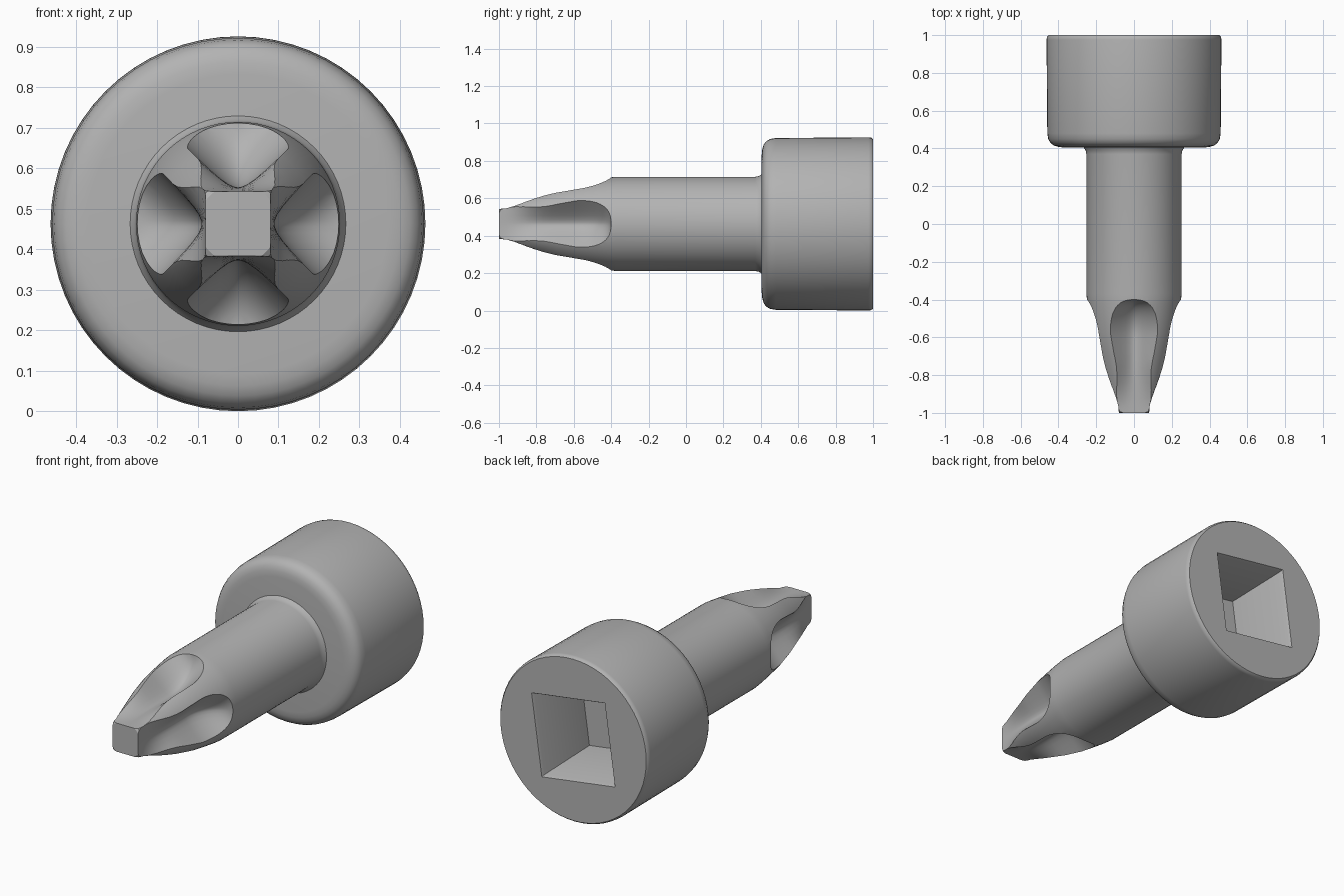
import bpy, bmesh, math
from mathutils import Matrix

cube = bpy.data.objects.get("Cube")
if cube:
    bpy.data.objects.remove(cube, do_unlink=True)

AXIS_Z = 0.463   # height of the long axis, which runs along y

steel = bpy.data.materials.new("plain grey")
steel.use_nodes = True
GREY = (0.45, 0.45, 0.45, 1)
steel.diffuse_color = GREY
steel.node_tree.nodes["Principled BSDF"].inputs["Base Color"].default_value = GREY


def loft(name, rings):
    """Bridge closed rings of points and cap both ends."""
    bm = bmesh.new()
    loops = [[bm.verts.new(p) for p in ring] for ring in rings]
    n = len(loops[0])
    for a, b in zip(loops, loops[1:]):
        for i in range(n):
            j = (i + 1) % n
            bm.faces.new((a[i], a[j], b[j], b[i]))
    bm.faces.new(loops[0])
    bm.faces.new(loops[-1])
    bmesh.ops.recalc_face_normals(bm, faces=bm.faces)
    mesh = bpy.data.meshes.new(name)
    bm.to_mesh(mesh)
    bm.free()
    mesh.materials.append(steel)
    obj = bpy.data.objects.new(name, mesh)
    obj.location.z = AXIS_Z
    bpy.context.collection.objects.link(obj)
    return obj


def lathe(name, profile, sides=64):
    """Turn a (radius, y) profile around the long axis."""
    turn = [2 * math.pi * i / sides for i in range(sides)]
    return loft(name, [[(r * math.cos(t), y, r * math.sin(t)) for t in turn]
                       for r, y in profile])


def carve(obj, cutter):
    """Cut one object out of another and drop the cutter."""
    cutter.hide_render = True
    mod = obj.modifiers.new("cut", 'BOOLEAN')
    mod.operation = 'DIFFERENCE'
    mod.solver = 'EXACT'
    mod.object = cutter
    bpy.ops.object.select_all(action='DESELECT')
    obj.select_set(True)
    bpy.context.view_layer.objects.active = obj
    bpy.ops.object.modifier_apply(modifier=mod.name)
    bpy.data.objects.remove(cutter, do_unlink=True)


def smooth(obj, degrees):
    bpy.ops.object.select_all(action='DESELECT')
    obj.select_set(True)
    bpy.context.view_layer.objects.active = obj
    bpy.ops.object.shade_smooth_by_angle(angle=math.radians(degrees))


def flute_ring(y):
    """Rounded V section, flat at the tip and scooping out at the shaft."""
    k = min(max((y + 1.0) / 0.28, 0), 1)
    k = k * k * (3 - 2 * k)
    t = min(max((y + 0.60) / 0.20, 0), 1)
    floor = 0.080 + 0.010 * k + 0.17 * (1 - math.sqrt(1 - t * t))
    ring = []
    for i in range(-10, 11):
        u = 0.3 * math.copysign(abs(i / 10) ** 1.6, i)
        ring.append((u, y, floor + k * (math.hypot(u, 0.033) - 0.033)))
    return ring + [(0.3, y, 0.8), (-0.3, y, 0.8)]


# Shaft with a tapered tip
shaft = lathe("shaft_and_tip", [
    (0.098, -1.0), (0.110, -0.992), (0.116, -0.975), (0.165, -0.80),
    (0.198, -0.69), (0.224, -0.58), (0.239, -0.48), (0.247, -0.42),
    (0.252, -0.37), (0.252, 0.37), (0.256, 0.39), (0.27, 0.41), (0.27, 0.45)])

# Four flutes leave a cross of diagonal ribs
stations = [-1.05] + [-1.0 + 0.04 * i for i in range(10)]
stations += [-0.6 + 0.2 * math.sin(math.pi / 2 * i / 14) for i in range(15)]
for q in range(4):
    flute = loft("flute_cutter", [flute_ring(y) for y in stations])
    flute.data.transform(Matrix.Rotation(q * math.pi / 2, 4, 'Y'))
    carve(shaft, flute)
smooth(shaft, 32)

# Round drive head with a softened front rim
head = lathe("drive_head", [
    (0.37, 0.405), (0.40, 0.408), (0.425, 0.416), (0.443, 0.430),
    (0.454, 0.450), (0.459, 0.48), (0.463, 0.975), (0.461, 0.99), (0.453, 1.0)])

# Square drive recess, slightly turned and tapered
recess = loft("recess_cutter", [
    [(sx * h, y, sz * h) for sx, sz in ((1, 1), (-1, 1), (-1, -1), (1, -1))]
    for y, h in ((0.62, 0.195), (0.985, 0.222), (1.02, 0.240))])
recess.data.transform(Matrix.Rotation(math.radians(8), 4, 'Y'))
carve(head, recess)
smooth(head, 32)
